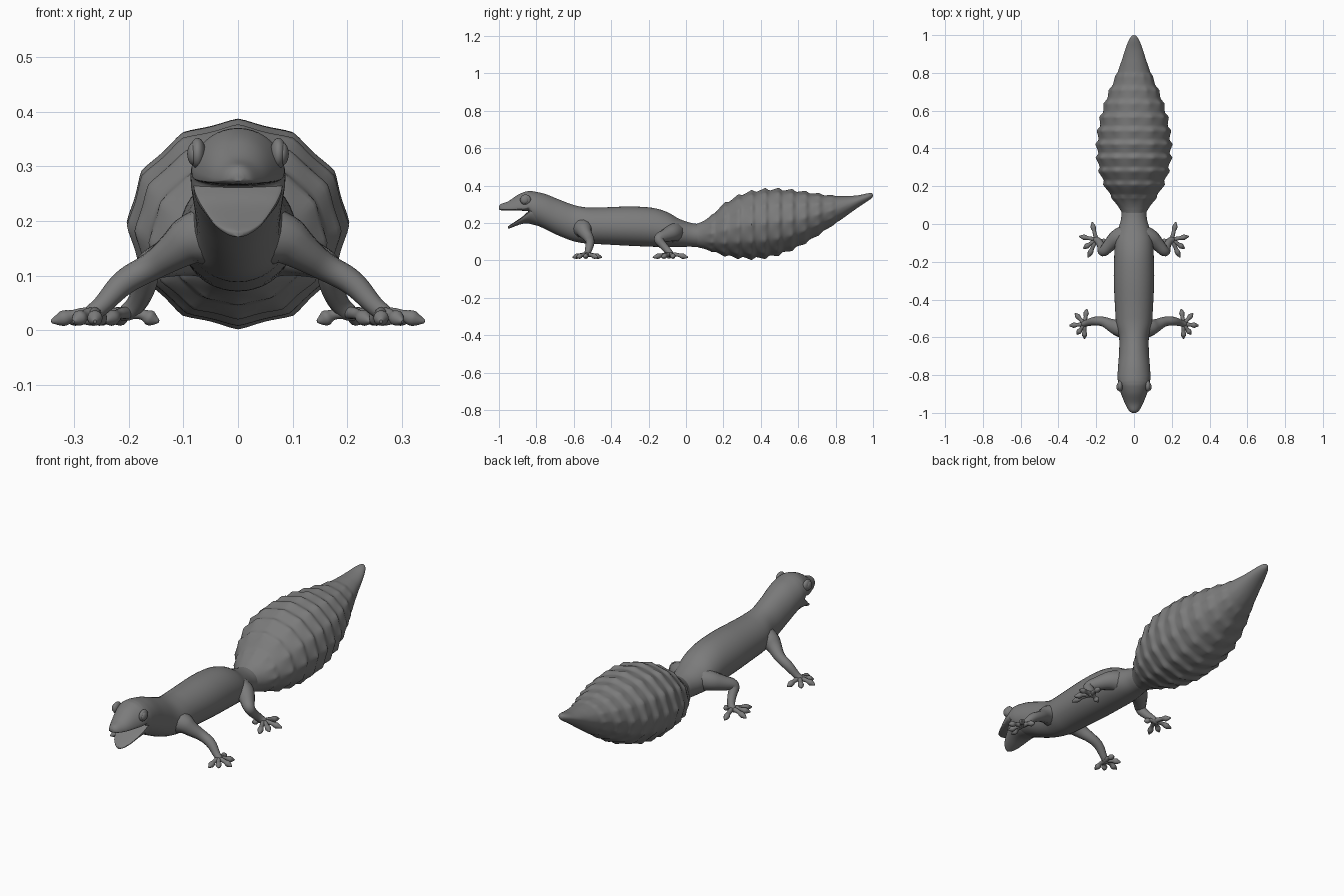
import bpy, bmesh, math
from mathutils import Vector

# Dark grey skin
skin = bpy.data.materials.new("dark_grey")
skin.diffuse_color = (.2, .2, .2, 1)


def finish(ob, angle=50):
    ob.data.materials.append(skin)
    bpy.ops.object.select_all(action='DESELECT')
    ob.select_set(True)
    bpy.context.view_layer.objects.active = ob
    bpy.ops.object.shade_smooth_by_angle(angle=math.radians(angle))


def spline(st, n):
    """Catmull-Rom resample of station tuples, n steps per span."""
    out = []
    for i in range(len(st) - 1):
        p = [Vector(st[min(max(j, 0), len(st) - 1)]) for j in range(i - 1, i + 3)]
        for k in range(n):
            t = k / n
            out.append(0.5 * (2 * p[1] + (p[2] - p[0]) * t
                       + (2 * p[0] - 5 * p[1] + 4 * p[2] - p[3]) * t * t
                       + (3 * p[1] - p[0] - 3 * p[2] + p[3]) * t ** 3))
    out.append(Vector(st[-1]))
    return out


def loft(name, stations, steps, seg, relief=None):
    """Stations: y, half width, bottom z, widest z, top z."""
    bm = bmesh.new()
    rings = []
    for y, w, zb, zc, zt in spline(stations, steps):
        ring = []
        for k in range(seg):
            a = 2 * math.pi * k / seg
            s = relief(y, a) if relief else 1
            c, d = math.cos(a), math.sin(a)
            h = (zt - zc) if d > 0 else (zc - zb)
            ring.append(bm.verts.new((max(w, 0.001) * c * s, y, zc + h * d * s)))
        rings.append(ring)
    for r, q in zip(rings, rings[1:]):
        for k in range(seg):
            bm.faces.new((r[k], r[k - 1], q[k - 1], q[k]))
    bm.faces.new(rings[0])
    bm.faces.new(rings[-1][::-1])
    bmesh.ops.recalc_face_normals(bm, faces=bm.faces)
    me = bpy.data.meshes.new(name)
    bm.to_mesh(me)
    bm.free()
    ob = bpy.data.objects.new(name, me)
    bpy.context.collection.objects.link(ob)
    finish(ob)
    return ob


# Body with neck, skull and upper jaw
loft("body_and_head", [
    (-1.0, .010, .273, .280, .288), (-.988, .027, .268, .275, .302), (-.95, .048, .266, .273, .316),
    (-.90, .068, .266, .275, .350), (-.86, .082, .264, .280, .367), (-.84, .085, .258, .288, .370),
    (-.825, .086, .212, .285, .370), (-.80, .087, .190, .278, .366), (-.75, .084, .166, .258, .354),
    (-.68, .079, .132, .225, .326), (-.60, .079, .102, .195, .296), (-.53, .094, .090, .185, .283),
    (-.45, .100, .086, .182, .283), (-.30, .107, .078, .178, .288), (-.18, .105, .073, .172, .281),
    (-.10, .100, .071, .160, .258), (-.04, .088, .072, .146, .224), (.02, .070, .073, .137, .202),
    (.07, .065, .072, .134, .194), (.13, .06, .075, .134, .19)], 5, 40)

# Open lower jaw
loft("lower_jaw", [
    (-.77, .070, .178, .245, .280), (-.82, .081, .192, .265, .275), (-.85, .077, .197, .248, .256),
    (-.88, .064, .194, .224, .230), (-.92, .045, .180, .198, .203), (-.942, .026, .171, .184, .189),
    (-.952, .008, .171, .177, .182)], 5, 32)


# Fat tail with rings of pointed scales
def scales(y, a):
    ph = ((y - .085) / .072) % 1.0
    ridge = ph ** 1.4 / .6 if ph < .7 else (1 - ph) / .3
    ridge = min(ridge, 1)
    fade = max(0, min(1, (y - .06) / .08, (.86 - y) / .10))
    point = 1 - abs(math.sin(6 * a)) ** 1.2
    return 1 - fade * (.08 - ridge * (.038 + .045 * point))


loft("tail", [
    (.03, .055, .080, .135, .190), (.07, .070, .068, .134, .200), (.13, .115, .048, .142, .238),
    (.20, .160, .022, .158, .305), (.30, .196, .004, .185, .362), (.40, .205, .004, .195, .385),
    (.50, .197, .024, .207, .388), (.60, .175, .066, .220, .378), (.70, .138, .126, .244, .362),
    (.80, .092, .196, .272, .347), (.86, .067, .240, .293, .344), (.92, .048, .283, .318, .348),
    (.97, .029, .316, .338, .358), (.993, .014, .333, .346, .359), (1.0, .002, .344, .347, .350)],
    12, 96, scales)


# Limbs: tapered tubes for leg and toes
def limb(name, path, palm, toes):
    for side, s in (("left", 1), ("right", -1)):
        cu = bpy.data.curves.new(side + name, 'CURVE')
        cu.dimensions = '3D'
        cu.bevel_depth = 1
        cu.bevel_resolution = 4
        cu.use_fill_caps = True
        tubes = [path]
        for x, y in toes:
            p, q = Vector(palm), Vector((x, y, .016))
            row = [(0, .012, .004), (.3, .011, .007), (.5, .009, .006), (.7, .0155, .003),
                   (.85, .0105, .001), (1, .003, 0)]
            tubes.append([(*(p.lerp(q, t) + Vector((0, 0, h))), r) for t, r, h in row])
        for tube in tubes:
            sp = cu.splines.new('NURBS')
            sp.points.add(len(tube) - 1)
            for pt, (x, y, z, r) in zip(sp.points, tube):
                pt.co = (x * s, y, z, 1)
                pt.radius = r
            sp.use_endpoint_u = True
            sp.order_u = 3
            sp.resolution_u = 5
        ob = bpy.data.objects.new(side + name, cu)
        bpy.context.collection.objects.link(ob)
        bpy.ops.object.select_all(action='DESELECT')
        ob.select_set(True)
        bpy.context.view_layer.objects.active = ob
        bpy.ops.object.convert(target='MESH')
        finish(bpy.context.view_layer.objects.active)


limb("_front_leg", [
    (.03, -.555, .175, .060), (.08, -.550, .172, .050), (.115, -.54, .146, .035), (.16, -.515, .115, .025),
    (.21, -.512, .090, .024), (.25, -.525, .043, .017), (.272, -.53, .029, .016), (.282, -.53, .024, .006)],
    (.262, -.53, .027),
    [(.262, -.607), (.302, -.585), (.342, -.538), (.312, -.473), (.25, -.450)])

limb("_hind_leg", [
    (.03, -.06, .150, .060), (.08, -.065, .150, .050), (.125, -.105, .134, .036), (.168, -.155, .118, .026),
    (.170, -.125, .082, .022), (.186, -.09, .045, .018), (.208, -.08, .029, .017), (.22, -.08, .025, .006)],
    (.20, -.083, .028),
    [(.243, -.177), (.268, -.13), (.29, -.065), (.222, .010), (.145, -.095)])

# Eyes and lids
for side, s in (("left", 1), ("right", -1)):
    for part, loc, size in (("_eye", (.081, -.862, .323), (.012, .021, .021)),
                            ("_eyelid", (.074, -.858, .324), (.015, .029, .028))):
        bpy.ops.mesh.primitive_uv_sphere_add(segments=24, ring_count=14, radius=1,
                                             location=(loc[0] * s, loc[1], loc[2]))
        ob = bpy.context.object
        ob.name = side + part
        ob.scale = size
        finish(ob)
